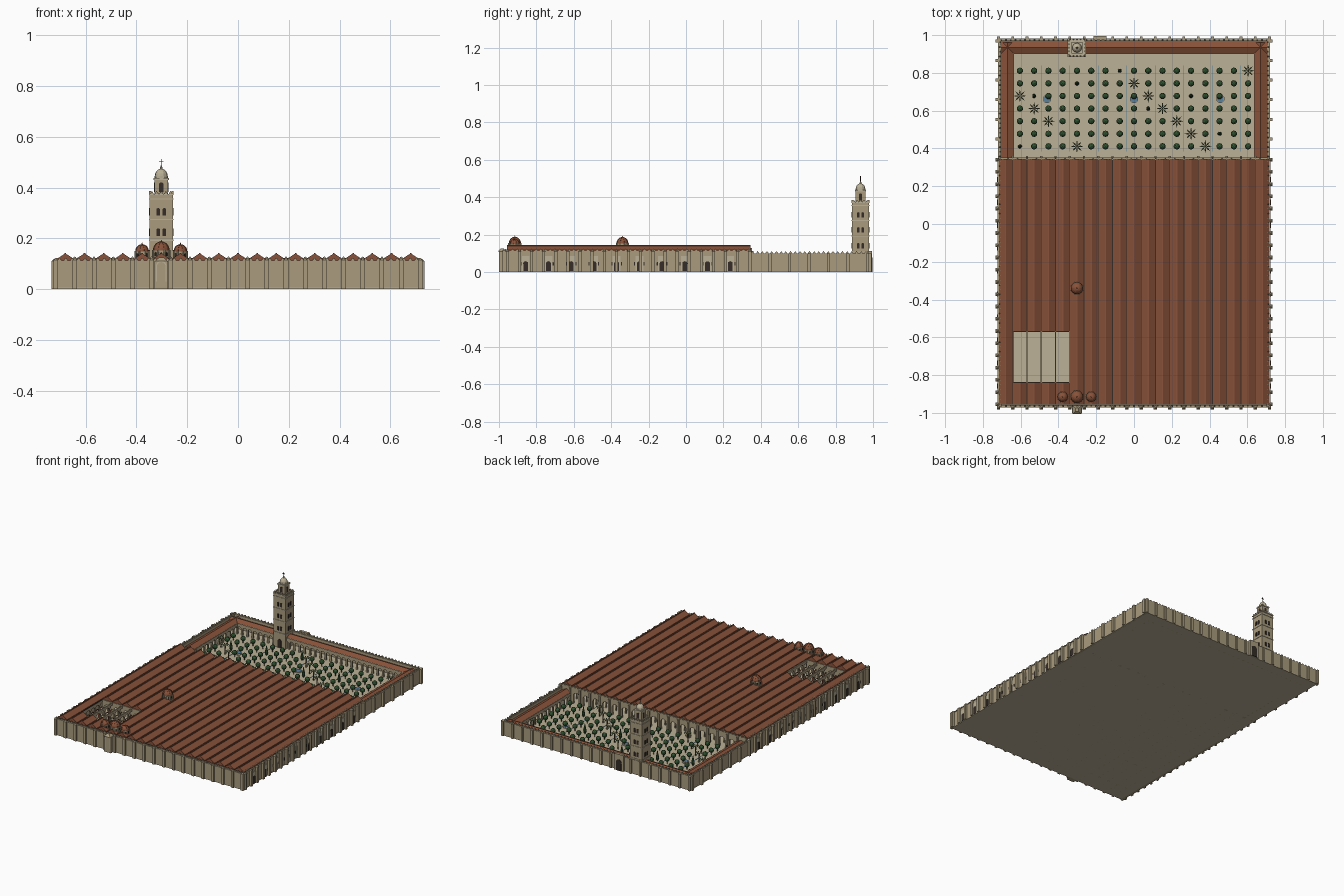
import bpy, bmesh, math
from mathutils import Matrix, Vector

if "Cube" in bpy.data.objects:
    bpy.data.objects.remove(bpy.data.objects["Cube"])

def mat(name, c):
    m = bpy.data.materials.new(name)
    m.diffuse_color = (*c, 1)
    m.use_nodes = True
    m.node_tree.nodes["Principled BSDF"].inputs["Base Color"].default_value = m.diffuse_color
    return m

STONE = mat("stone", (0.40, 0.33, 0.21))
PALE = mat("pale_stone", (0.50, 0.44, 0.31))
TILE = mat("roof_tile", (0.25, 0.085, 0.042))
DARK = mat("dark_opening", (0.035, 0.025, 0.02))
LEAF = mat("leaf", (0.03, 0.085, 0.03))
PALM = mat("palm_leaf", (0.12, 0.17, 0.07))
BARK = mat("bark", (0.12, 0.075, 0.04))
WATER = mat("water", (0.10, 0.22, 0.33))
parts = {}

def part(name, m):
    if name not in parts:
        parts[name] = (bmesh.new(), m)
    return parts[name][0]

def box(bm, x0, x1, y0, y1, z0, z1):
    M = Matrix.Translation(((x0+x1)/2, (y0+y1)/2, (z0+z1)/2)) @ Matrix.Diagonal((x1-x0, y1-y0, z1-z0, 1))
    bmesh.ops.create_cube(bm, size=1, matrix=M)

def prism(bm, pts, d, x, y, z=0, rot=0):
    """Outline in local x-z, thickness d along local y, turned about z."""
    M = Matrix.Translation((x, y, z)) @ Matrix.Rotation(rot, 4, 'Z')
    a = [bm.verts.new(M @ Vector((p[0], -d/2, p[1]))) for p in pts]
    b = [bm.verts.new(M @ Vector((p[0], d/2, p[1]))) for p in pts]
    n = len(pts)
    bm.faces.new(a)
    bm.faces.new(b[::-1])
    for i in range(n):
        bm.faces.new((a[i], b[i], b[(i+1) % n], a[(i+1) % n]))

def cone(bm, x, y, z0, z1, r0, r1, n=8, rot=math.pi/8):
    M = Matrix.Translation((x, y, (z0+z1)/2)) @ Matrix.Rotation(rot, 4, 'Z')
    bmesh.ops.create_cone(bm, cap_ends=True, segments=n, radius1=r0, radius2=r1, depth=z1-z0, matrix=M)

def arch(cx, half, spring, n=8, horseshoe=0.3):
    r = half / math.cos(horseshoe)
    zc = spring + r*math.sin(horseshoe)
    angs = [math.pi + horseshoe - (math.pi + 2*horseshoe)*i/n for i in range(n+1)]
    return [(cx-half, 0)] + [(cx + r*math.cos(a), zc + r*math.sin(a)) for a in angs] + [(cx+half, 0)]

def arcade(bm, length, bays, h, half, spring, d, x, y, rot=0, n=8):
    w = length / bays
    pts = [(-length/2, 0)]
    for i in range(bays):
        pts += arch(-length/2 + (i+.5)*w, half, spring, n)
    pts += [(length/2, 0), (length/2, h), (-length/2, h)]
    prism(bm, pts, d, x, y, 0, rot)

def merlons(bm, length, x, y, z, rot=0, pitch=0.025, s=1.0):
    n = max(2, round(length/pitch))
    half = [(.007, 0), (.007, .004), (.0045, .004), (.0045, .008), (.002, .008), (.001, .011)]
    out = [(a*s, b*s) for a, b in half] + [(-a*s, b*s) for a, b in half[::-1]]
    for i in range(n):
        t = -length/2 + (i+.5)*length/n
        prism(bm, out, .008*s, x + t*math.cos(rot), y + t*math.sin(rot), z, rot)

def window(x, y, z, rot, half, spring):
    prism(part("dark_openings", DARK), arch(0, half, spring), .004, x, y, z, rot)

Q = math.pi/2
P = 0.0755
X0 = -P*9.5
YF, YH, YB = -0.965, 0.345, 0.975
naves = [X0 + (i+.5)*P for i in range(19)]

# floor slab and outer walls
box(part("floor", PALE), -.72, .72, -.972, .982, 0, .006)
w = part("outer_walls", STONE)
box(w, -.718, .718, YF-.007, YF+.007, 0, .112)
box(w, -.718, .718, YB-.007, YB+.007, 0, .1)
m = part("merlons", STONE)
merlons(m, 1.43, 0, YF, .112)
merlons(m, 1.43, 0, YB, .1)
b = part("buttresses", STONE)
for s in (-1, 1):
    box(w, s*.712-.007, s*.712+.007, YF, YH, 0, .112)
    box(w, s*.712-.007, s*.712+.007, YH, YB, 0, .1)
    merlons(m, YH-YF, s*.712, (YH+YF)/2, .112, Q)
    merlons(m, YB-YH, s*.712, (YB+YH)/2, .1, Q)
    box(part("cornice", STONE), s*.712-.01, s*.712+.01, YF, YH, .107, .112)
    for i in range(21):
        y = -.955 + i*.0648
        box(b, s*.724-.01, s*.724+.01, y-.008, y+.008, 0, .11)
        cone(b, s*.724, y, .11, .118, .0135, .002, 4, math.pi/4)
    for i in range(6):
        y = .45 + i*.104
        box(b, s*.724-.01, s*.724+.01, y-.008, y+.008, 0, .1)
    # framed side doors
    for i in range(10):
        y = -.857 + i*.1215
        prism(part("door_frames", PALE), [(-.021, 0), (.021, 0), (.021, .085), (-.021, .085)], .006, s*.72, y, 0, Q)
        window(s*.7225, y, .004, Q, .013, .036)
        for k in (-1, 1):
            window(s*.7195, y+k*.0255, .035, Q, .003, .015)
for i in range(20):
    x = X0 + i*P
    box(b, x-.009, x+.009, -.982, -.965, 0, .114)
    cone(b, x, -.973, .114, .123, .0125, .002, 4, math.pi/4)
    box(b, x-.007, x+.007, .978, .992, 0, .1)

# niche projection on the front and gate on the back
NX = naves[5]
box(b, NX-.026, NX+.026, -1, -.965, 0, .11)
cone(b, NX, -.983, .11, .125, .034, .012, 4, math.pi/4)
ring = arch(0, .02, .055) + arch(0, .016, .055)[::-1]
prism(part("door_frames", PALE), ring, .006, NX, -.998, .03)
box(b, -.215, -.145, .975, .994, 0, .112)
window(-.18, .994, 0, 0, .02, .05)

# nave roofs, with the sunken open court left uncovered
e, r, t = .118, .141, .006
roof, gut = part("nave_roofs", TILE), part("roof_gutters", DARK)
hw = P/2 - .002
chev = [(-hw, e), (0, r), (hw, e), (hw, e-t), (0, r-t), (-hw, e-t)]
CY0, CY1 = -.84, -.57
for i, x in enumerate(naves):
    spans = [(YF+.009, CY0), (CY1, YH)] if 1 <= i <= 4 else [(YF+.009, YH)]
    for a, c in spans:
        prism(roof, chev, c-a, x, (a+c)/2)
        box(roof, x-.003, x+.003, a, c, r-.004, r+.002)
        for y in (a+.003, c-.003):
            prism(roof, [(-hw, e-t), (hw, e-t), (0, r-.002)], .004, x, y)
        if i < 18:
            box(gut, x+P/2-.003, x+P/2+.003, a, c, .11, .116)

# inner arcades, two tiers of arches, along every nave line
arc, col = part("hall_arcades", STONE), part("hall_columns", PALE)
L = YH - YF - .03
for i in range(1, 19):
    arcade(arc, L, 26, .11, .02, .068, .007, X0+i*P, (YH+YF)/2, Q, 6)
    if 1 <= i <= 5:
        for k in range(26):
            y = YF + .015 + (k+.5)*L/26
            if CY0-.03 < y < CY1+.03:
                prism(part("arch_bands", TILE), arch(0, .0195, .035, 6) + arch(0, .0165, .035, 6)[::-1], .005, X0+i*P, y, .006, Q)
# walls closing the ends of the open court
for y in (CY0, CY1):
    arcade(arc, 4*P, 4, .112, .025, .05, .006, X0+3*P, y)

# hall front facing the garden
arcade(part("garden_facade", STONE), 19*P-.02, 19, .118, .023, .052, .014, 0, YH)
merlons(m, 1.41, 0, YH+.004, .118)
for i in range(1, 19):
    box(b, X0+i*P-.006, X0+i*P+.006, YH+.005, YH+.015, 0, .112)

# garden galleries with gabled roofs
gal = part("gallery_arcades", STONE)
groof = part("gallery_roofs", TILE)
arcade(gal, 1.28, 32, .082, .014, .042, .01, 0, .905, 0)
gp = [(-.036, .08), (0, .097), (.036, .08)]
prism(groof, gp, 1.41, 0, .935, 0, Q)
for s in (-1, 1):
    arcade(gal, .56, 14, .082, .014, .042, .01, s*.64, .625, Q)
    prism(groof, gp, .61, s*.67, .655)

# ribbed domes on octagonal drums
def dome(x, y, R, z0, z1, tile=TILE, name="domes"):
    d = part("dome_drums", STONE)
    cone(d, x, y, .1, z0, R, R)
    cone(d, x, y, z0-.004, z0, R*1.1, R*1.1)
    bm = part(name, tile)
    rings = [(math.cos(k*Q/5)*R, z0 + math.sin(k*Q/5)*(z1-z0)) for k in range(6)]
    for (ra, za), (rb, zb) in zip(rings, rings[1:]):
        cone(bm, x, y, za, zb, ra, max(rb, .001), 16)
    rib = [(a*1.05, z+.001) for a, z in rings] + [(a*.9, z-.003) for a, z in rings[::-1]]
    for k in range(8):
        a = k*math.pi/4 + math.pi/8
        prism(part("dome_ribs", tile), rib, .004, x, y, 0, a)
        cone(d, x+R*1.04*math.cos(a), y+R*1.04*math.sin(a), .1, z0+.003, .004, .004, 6)
        f = k*math.pi/4
        window(x+R*.92*math.cos(f), y+R*.92*math.sin(f), z0-.022, f+Q, .004, .01)
    cone(bm, x, y, z1, z1+.007, .003, .001, 6)

dome(naves[5], -.34, .032, .152, .186)
dome(naves[5], -.915, .033, .152, .187)
for i in (4, 6):
    dome(naves[i], -.915, .027, .148, .176)

# bell tower
TX, TY = NX, .933
tw = part("bell_tower", STONE)
trim = part("tower_trim", PALE)
def block(bm, h, z0, z1):
    box(bm, TX-h, TX+h, TY-h, TY+h, z0, z1)
block(tw, .046, 0, .372)
for z in (.105, .19, .272, .352, .37):
    block(trim, .049, z, z+.005)
block(tw, .026, .37, .435)
block(trim, .03, .43, .438)
cone(trim, TX, TY, .438, .446, .026, .026, 12)
for k in range(5):
    a, c = k*Q/5, (k+1)*Q/5
    cone(trim, TX, TY, .446+.028*math.sin(a), .446+.028*math.sin(c), .025*math.cos(a), max(.025*math.cos(c), .001), 12)
cone(trim, TX, TY, .472, .486, .006, .003, 8)
box(part("tower_cross", DARK), TX-.0015, TX+.0015, TY-.0015, TY+.0015, .484, .513)
box(part("tower_cross", DARK), TX-.008, TX+.008, TY-.0015, TY+.0015, .5, .503)
for k in range(4):
    a = k*Q
    dx, dy = math.cos(a), math.sin(a)
    merlons(m, .092, TX+dx*.044, TY+dy*.044, .375, a+Q, .018)
    for z in (.125, .21, .29):
        for s in (-1, 1):
            window(TX+dx*.046-dy*s*.012, TY+dy*.046+dx*s*.012, z, a+Q, .007, .02)
    window(TX+dx*.026, TY+dy*.026, .382, a+Q, .009, .026)
window(TX, TY-.046, .006, 0, .014, .04)
window(TX, TY+.046, .006, 0, .014, .04)

# garden: channels, basins, trees
for x in naves[2:17:2]:
    box(part("water_channels", WATER), x+P/2-.0015, x+P/2+.0015, .385, .84, .005, .0075)
for x in (-.46, 0, .457):
    cone(part("basin_rims", PALE), x, .662, .005, .014, .023, .023)
    cone(part("basin_water", WATER), x, .662, .013, .0155, .019, .019)
palms = {(16, 6), (8, 5), (0, 4), (9, 4), (1, 3), (10, 3), (2, 2), (11, 2), (12, 1), (4, 0), (13, 0)}
slim = {(7, 6), (4, 5), (1, 4), (12, 4), (9, 3), (14, 1), (0, 0)}
trunks, leaf = part("tree_trunks", BARK), part("tree_crowns", LEAF)
frond = part("palm_fronds", PALM)
for i in range(17):
    for j in range(7):
        x, y = naves[i+1], .411 + j*.0667
        if (i, j) in palms:
            cone(trunks, x, y, .005, .068, .004, .003, 6)
            for k in range(8):
                a = k*math.pi/4
                M = Matrix.Translation((x, y, .068)) @ Matrix.Rotation(a, 4, 'Z')
                v = [frond.verts.new(M @ Vector(p)) for p in
                     ((0, 0, 0), (.018, -.004, .005), (.034, 0, -.009), (.018, .004, .005), (.018, 0, .009))]
                for f in ((0, 1, 4), (1, 2, 4), (2, 3, 4), (3, 0, 4)):
                    frond.faces.new([v[q] for q in f])
        elif (i, j) in slim:
            cone(trunks, x, y, .005, .015, .003, .003, 6)
            cone(leaf, x, y, .012, .03, .007, .011, 8)
            cone(leaf, x, y, .03, .078, .011, .001, 8)
        else:
            cone(trunks, x, y, .005, .028, .003, .0025, 6)
            bmesh.ops.create_icosphere(leaf, subdivisions=2, radius=.017, matrix=Matrix.Translation((x, y, .038)))

# turn every collected part into an object
for name, (bm, m_) in parts.items():
    if name != "palm_fronds":
        bmesh.ops.recalc_face_normals(bm, faces=bm.faces[:])
    me = bpy.data.meshes.new(name)
    bm.to_mesh(me)
    bm.free()
    me.materials.append(m_)
    bpy.context.collection.objects.link(bpy.data.objects.new(name, me))
